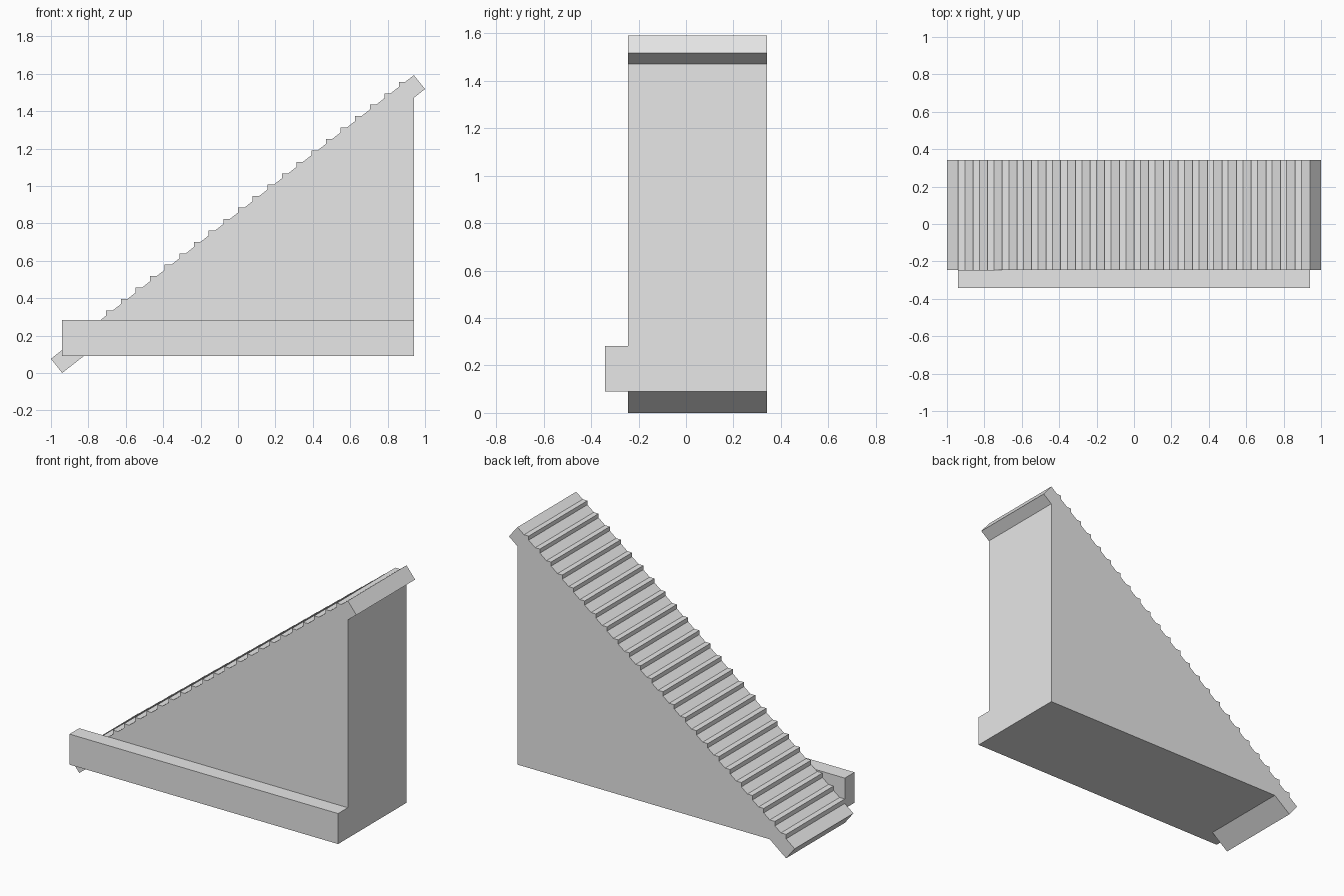
import bpy, bmesh

if "Cube" in bpy.data.objects:
    bpy.data.objects.remove(bpy.data.objects["Cube"])

STEPS = 24
X0, X1 = -0.94, 0.94        # run of the stairs
Y0, Y1 = -0.245, 0.342      # width of the stairs
BASE, RISE = 0.09, 0.0611
RUN = (X1 - X0) / STEPS

grey = bpy.data.materials.new("light grey")
grey.diffuse_color = (0.8, 0.8, 0.8, 1)
grey.use_nodes = True
grey.node_tree.nodes["Principled BSDF"].inputs["Base Color"].default_value = grey.diffuse_color


def extrude_profile(name, points, y0, y1):
    """Closed (x, z) profile extruded from y0 to y1."""
    bm = bmesh.new()
    face = bm.faces.new([bm.verts.new((x, y0, z)) for x, z in points])
    res = bmesh.ops.extrude_face_region(bm, geom=[face])
    verts = [v for v in res["geom"] if isinstance(v, bmesh.types.BMVert)]
    bmesh.ops.translate(bm, verts=verts, vec=(0, y1 - y0, 0))
    bmesh.ops.recalc_face_normals(bm, faces=bm.faces)
    me = bpy.data.meshes.new(name)
    bm.to_mesh(me)
    bm.free()
    me.materials.append(grey)
    ob = bpy.data.objects.new(name, me)
    bpy.context.collection.objects.link(ob)
    return ob


def box(name, x0, x1, y0, y1, z0, z1):
    return extrude_profile(name, [(x0, z0), (x1, z0), (x1, z1), (x0, z1)], y0, y1)


# Solid steps, each a block reaching down to the base
for i in range(STEPS):
    x = X0 + i * RUN
    box(f"step_{i + 1:02d}", x, x + RUN, Y0, Y1, BASE, BASE + (i + 1) * RISE)

# Sloped slab running through the steps
extrude_profile("sloped_slab",
                [(-0.94, 0.0), (1.0, 1.518), (0.94, 1.592), (-1.0, 0.076)], Y0, Y1)

# Long beam along the front foot
box("front_beam", X0, X1, -0.342, Y0, BASE, 0.283)
